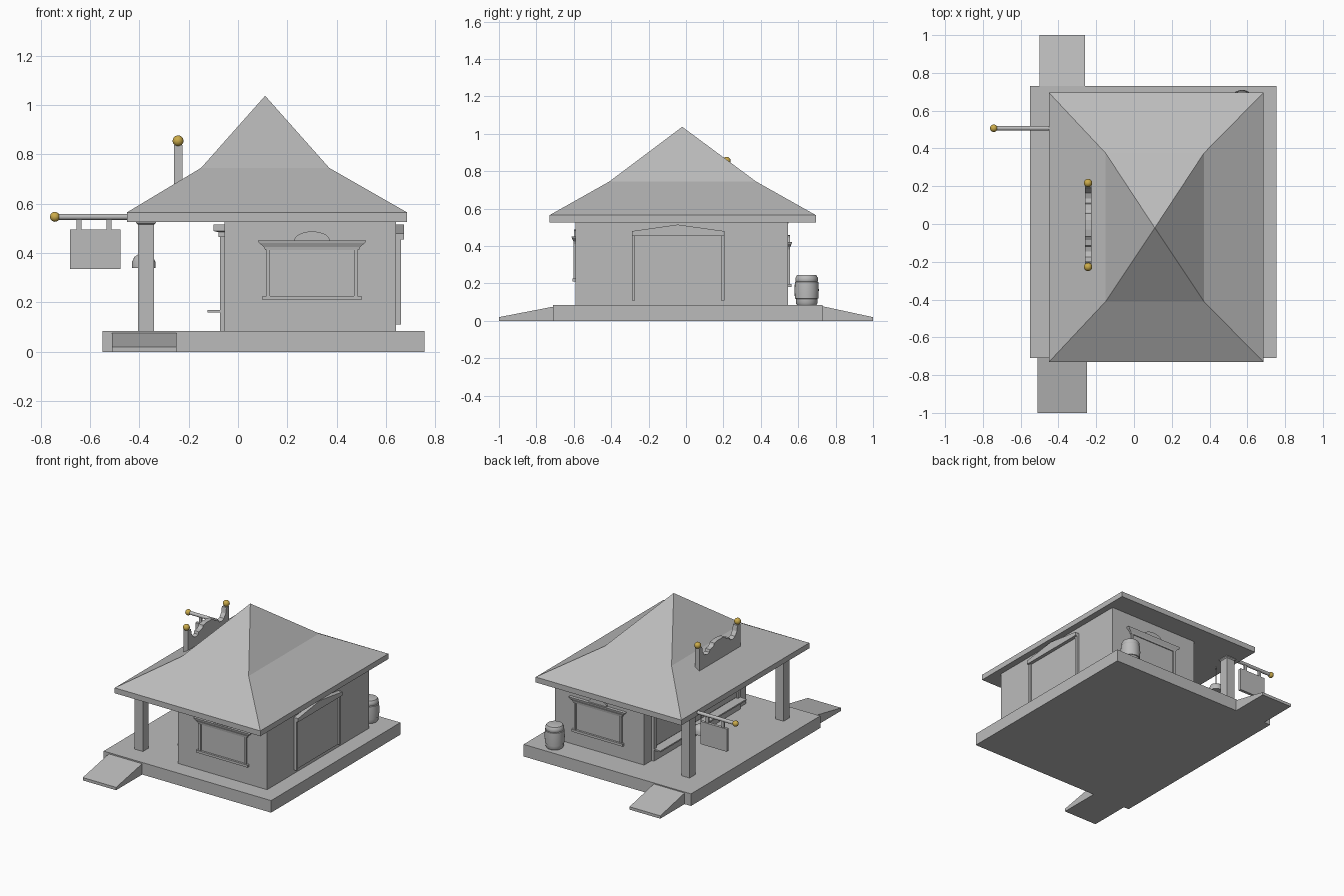
import bpy, bmesh, math
from mathutils import Vector

if "Cube" in bpy.data.objects:
    bpy.data.objects.remove(bpy.data.objects["Cube"])


def material(name, rgb):
    m = bpy.data.materials.new(name)
    m.diffuse_color = (*rgb, 1)
    m.use_nodes = True
    m.node_tree.nodes["Principled BSDF"].inputs["Base Color"].default_value = m.diffuse_color
    return m


GREY = material("plain_grey", (0.5, 0.5, 0.5))
GOLD = material("gold", (0.60, 0.41, 0.07))


def finish(name, bm, mat=GREY, smooth=False):
    bmesh.ops.recalc_face_normals(bm, faces=bm.faces)
    me = bpy.data.meshes.new(name)
    bm.to_mesh(me)
    bm.free()
    me.materials.append(mat)
    ob = bpy.data.objects.new(name, me)
    bpy.context.collection.objects.link(ob)
    if smooth:
        bpy.ops.object.select_all(action='DESELECT')
        bpy.context.view_layer.objects.active = ob
        ob.select_set(True)
        bpy.ops.object.shade_smooth_by_angle(angle=math.radians(35))
    return ob


def loft(name, rings, mat=GREY, smooth=False):
    """Skin closed rings of equal length and cap both ends."""
    bm = bmesh.new()
    vs = [[bm.verts.new(p) for p in r] for r in rings]
    n = len(vs[0])
    for a, b in zip(vs, vs[1:]):
        for i in range(n):
            j = (i + 1) % n
            bm.faces.new((a[i], a[j], b[j], b[i]))
    bm.faces.new(vs[0])
    bm.faces.new(vs[-1])
    bmesh.ops.remove_doubles(bm, verts=bm.verts, dist=1e-5)
    return finish(name, bm, mat, smooth)


def rect(x0, x1, y0, y1, z):
    return [(x0, y0, z), (x1, y0, z), (x1, y1, z), (x0, y1, z)]


def box(name, x0, x1, y0, y1, z0, z1):
    return loft(name, [rect(x0, x1, y0, y1, z0), rect(x0, x1, y0, y1, z1)])


def prism(name, pts, axis, a, b):
    """Extrude a (horizontal, z) outline along x or y."""
    at = (lambda p, d: (d, p[0], p[1])) if axis == 'x' else (lambda p, d: (p[0], d, p[1]))
    return loft(name, [[at(p, d) for p in pts] for d in (a, b)])


def lathe(name, prof, cx, cy, n=24):
    rings = [[(cx + r * math.cos(2 * math.pi * i / n),
               cy + r * math.sin(2 * math.pi * i / n), z) for i in range(n)] for r, z in prof]
    return loft(name, rings, smooth=True)


def ball(name, p, r):
    bm = bmesh.new()
    bmesh.ops.create_uvsphere(bm, u_segments=20, v_segments=12, radius=r)
    bmesh.ops.translate(bm, verts=bm.verts, vec=Vector(p))
    return finish(name, bm, GOLD, True)


# Platform and the two ramps
box("platform", -0.55, 0.755, -0.71, 0.73, 0, 0.085)
prism("front_ramp", [(-1, 0), (-1, 0.02), (-0.71, 0.076), (-0.71, 0)], 'x', -0.51, -0.25)
prism("back_ramp", [(1, 0), (1, 0.02), (0.73, 0.078), (0.73, 0)], 'x', -0.50, -0.26)

# Walls
box("walls", -0.055, 0.64, -0.59, 0.545, 0.085, 0.53)

# Two-pitch hipped roof with a thick eave
loft("roof", [rect(-0.45, 0.685, -0.73, 0.695, 0.527),
              rect(-0.45, 0.685, -0.73, 0.695, 0.565),
              rect(-0.15, 0.37, -0.41, 0.375, 0.745),
              rect(0.1095, 0.1105, -0.0205, -0.0195, 1.037)])

# Porch posts with small flared tops
for side, y in (("front", -0.54), ("back", 0.507)):
    loft(side + "_post", [rect(-0.373 - w, -0.373 + w, y - w, y + w, z)
                          for w, z in ((0.032, 0.085), (0.032, 0.515), (0.04, 0.522), (0.04, 0.53))])


# Front and back windows: frame, sill, flared cornice and arched crest
def window(side, y, s, dz):
    def part(name, x0, x1, z0, z1, d):
        box(f"{side}_window_{name}", x0, x1, min(y, y + s * d), max(y, y + s * d), z0 + dz, z1 + dz)
    part("pane", 0.13, 0.47, 0.225, 0.415, 0.004)
    part("left_frame", 0.115, 0.13, 0.225, 0.415, 0.012)
    part("right_frame", 0.47, 0.485, 0.225, 0.415, 0.012)
    part("sill", 0.10, 0.50, 0.21, 0.227, 0.018)
    loft(side + "_window_cornice",
         [rect(0.30 - w, 0.30 + w, y, y + s * d, z + dz)
          for w, d, z in ((0.19, 0.010, 0.412), (0.195, 0.012, 0.425), (0.215, 0.020, 0.442),
                          (0.22, 0.022, 0.452))])
    arch = [(0.30 + 0.072 * math.cos(t * math.pi / 10),
             0.452 + dz + 0.036 * math.sin(t * math.pi / 10)) for t in range(11)]
    prism(side + "_window_crest", arch, 'y', y, y + s * 0.010)


window("front", -0.59, -1, 0)
window("back", 0.545, 1, -0.03)

# Right-hand door: panel, raised frame and low gable
box("door_panel", 0.64, 0.648, -0.275, 0.19, 0.11, 0.455)
for i, (y0, y1) in enumerate(((-0.29, -0.272), (0.187, 0.205))):
    box(f"door_frame_{i + 1}", 0.64, 0.66, y0, y1, 0.11, 0.455)
prism("door_gable", [(-0.29, 0.455), (0.205, 0.455), (0.205, 0.48), (-0.045, 0.515), (-0.29, 0.48)],
      'x', 0.64, 0.672)

# Porch counter front: pane, frame, cornice and shelf
box("counter_pane", -0.06, -0.055, -0.48, 0.44, 0.175, 0.465)
for i, (y0, y1) in enumerate(((-0.50, -0.475), (0.435, 0.46))):
    box(f"counter_frame_{i + 1}", -0.073, -0.055, y0, y1, 0.085, 0.465)
box("counter_base", -0.073, -0.055, -0.475, 0.435, 0.085, 0.16)
box("counter_shelf", -0.123, -0.055, -0.50, 0.46, 0.16, 0.17)
loft("counter_cornice", [rect(-0.055 - d, -0.055, -0.50 - d / 3, 0.46 + d / 3, z)
                         for d, z in ((0.025, 0.465), (0.025, 0.485), (0.045, 0.49), (0.045, 0.515))])

# Scalloped board on the roof, mirrored about its middle
CY = -0.005
half = [(0.228, 0.62), (0.228, 0.838), (0.197, 0.838), (0.190, 0.800), (0.170, 0.772),
        (0.140, 0.762), (0.115, 0.768), (0.110, 0.785), (0.080, 0.790), (0.065, 0.800),
        (0.060, 0.812), (0.025, 0.818)]
prism("roof_board", [(CY + y, z) for y, z in half] + [(CY - y, z) for y, z in reversed(half)],
      'x', -0.26, -0.225)
for i, s in enumerate((-1, 1)):
    ball(f"roof_board_ball_{i + 1}", (-0.243, CY + s * 0.222, 0.855), 0.022)

# Hanging sign on a round bar
n = 16
loft("sign_bar", [[(x, 0.507 + 0.012 * math.cos(2 * math.pi * i / n),
                    0.547 + 0.012 * math.sin(2 * math.pi * i / n)) for i in range(n)]
                  for x in (-0.74, -0.37)], smooth=True)
ball("sign_bar_ball", (-0.742, 0.507, 0.547), 0.02)
box("sign_panel", -0.68, -0.477, 0.497, 0.517, 0.335, 0.495)
for i, x in enumerate((-0.645, -0.523)):
    box(f"sign_hanger_{i + 1}", x - 0.01, x + 0.01, 0.501, 0.513, 0.49, 0.545)

# Small bell hung under the porch
lathe("porch_bell", [(0.048, 0.340), (0.047, 0.365), (0.038, 0.385), (0.020, 0.396), (0.004, 0.399)],
      -0.382, 0.38)
lathe("bell_cord", [(0.003, 0.395), (0.003, 0.53)], -0.382, 0.38, 6)

# Barrel with two hoops
lathe("barrel", [(0.052, 0.085), (0.058, 0.095), (0.058, 0.118), (0.063, 0.120), (0.065, 0.165),
                 (0.063, 0.208), (0.058, 0.210), (0.060, 0.214), (0.060, 0.230), (0.052, 0.244),
                 (0.045, 0.246)], 0.572, 0.645)
